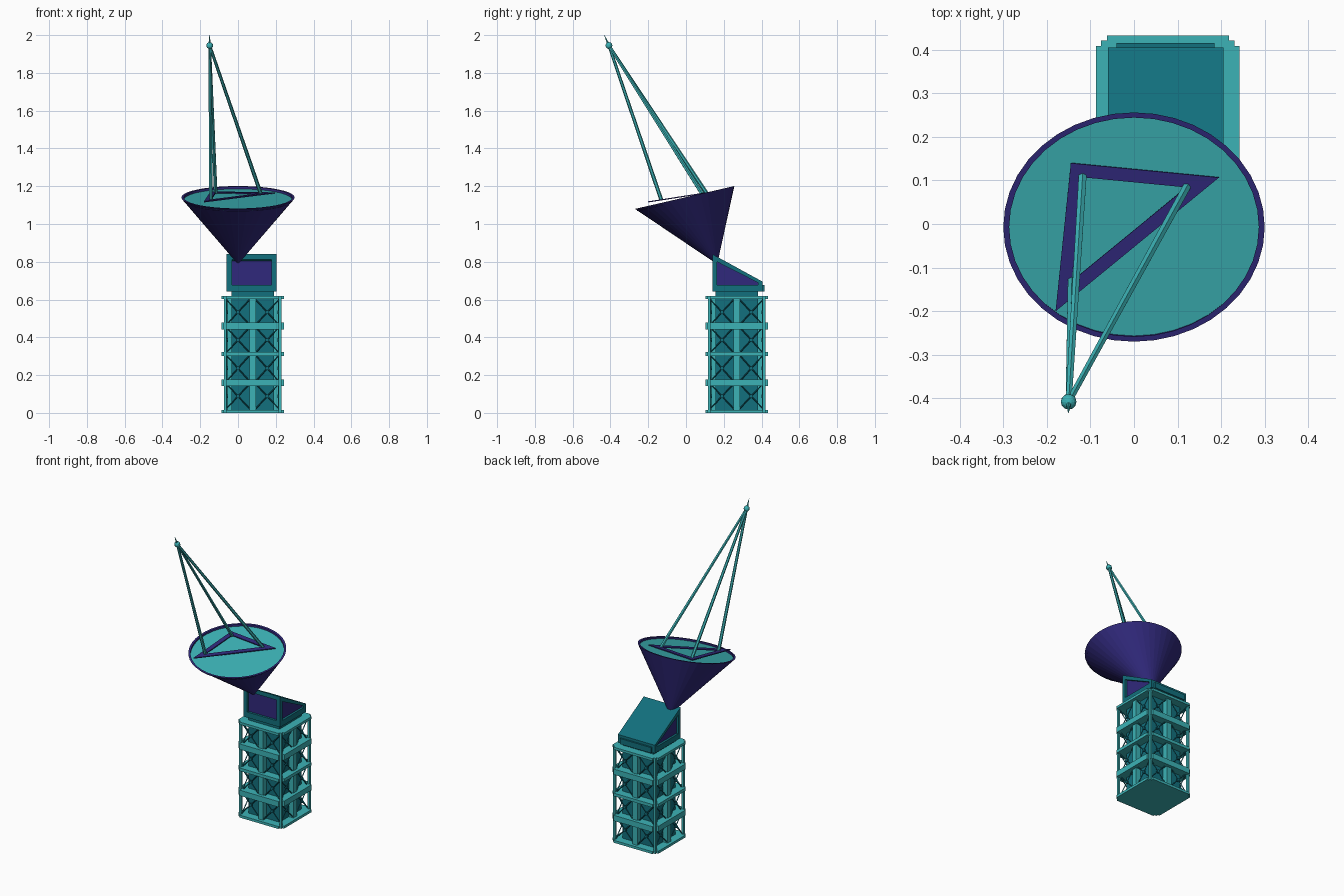
import bpy, bmesh, math
from mathutils import Vector, Matrix

if "Cube" in bpy.data.objects:
    bpy.data.objects.remove(bpy.data.objects["Cube"])


def material(name, rgb):
    m = bpy.data.materials.new(name)
    m.diffuse_color = (*rgb, 1)
    m.use_nodes = True
    m.node_tree.nodes["Principled BSDF"].inputs["Base Color"].default_value = m.diffuse_color
    return m


PURPLE = material("purple", (0.030, 0.022, 0.20))
TEAL = material("teal", (0.045, 0.45, 0.47))
DARK = material("dark_teal", (0.006, 0.16, 0.205))


def finish(bm, name, mat):
    bmesh.ops.recalc_face_normals(bm, faces=bm.faces)
    me = bpy.data.meshes.new(name)
    bm.to_mesh(me)
    bm.free()
    ob = bpy.data.objects.new(name, me)
    me.materials.append(mat)
    bpy.context.collection.objects.link(ob)
    return ob


def add_box(bm, lo, hi):
    lo, hi = Vector(lo), Vector(hi)
    m = Matrix.Translation((lo + hi) / 2) @ Matrix.Diagonal((*(hi - lo), 1))
    bmesh.ops.create_cube(bm, size=1, matrix=m)


def add_rod(bm, a, b, r1, r2=None, sides=6):
    a, b = Vector(a), Vector(b)
    d = b - a
    m = Matrix.Translation((a + b) / 2) @ d.to_track_quat('Z', 'Y').to_matrix().to_4x4()
    bmesh.ops.create_cone(bm, cap_ends=True, segments=sides, radius1=r1,
                          radius2=r1 if r2 is None else r2, depth=d.length, matrix=m)


def add_prism(bm, pts, offset):
    # extrudes a 3D outline along an offset vector
    f = bm.faces.new([bm.verts.new(p) for p in pts])
    ext = bmesh.ops.extrude_face_region(bm, geom=[f], use_keep_orig=True)
    bmesh.ops.translate(bm, vec=offset,
                        verts=[v for v in ext['geom'] if isinstance(v, bmesh.types.BMVert)])


CX, CY = 0.0775, 0.268      # tower axis
CORE, POST = 0.112, 0.145   # half widths of core and cage

# Tower core
bm = bmesh.new()
add_box(bm, (CX - CORE, CY - CORE, 0.005), (CX + CORE, CY + CORE, 0.65))
finish(bm, "tower_core", DARK)

# Stepped platforms around the tower
corner = [(.165, -.14), (.165, .14), (.153, .14), (.153, .153), (.14, .153), (.14, .165)]
outline = []
for k in range(4):
    rot = Matrix.Rotation(k * math.pi / 2, 2)
    outline += [rot @ Vector(p) for p in corner[1:]] + [rot @ Vector((-.14, .165))]
bm = bmesh.new()
for z0, z1 in ((0, .016), (.142, .178), (.302, .322), (.442, .478), (.604, .62)):
    add_prism(bm, [(CX + p.x, CY + p.y, z0) for p in outline], (0, 0, z1 - z0))
bmesh.ops.remove_doubles(bm, verts=bm.verts, dist=1e-5)
finish(bm, "tower_platforms", TEAL)

# Cage: corner posts, centre columns, cross braces and hubs on each face
cage, braces = bmesh.new(), bmesh.new()
levels = [.016, .16, .312, .46, .606]
for k in range(4):
    T = Matrix.Translation((CX, CY, 0)) @ Matrix.Rotation(k * math.pi / 2, 4, 'Z')
    part = bmesh.new()
    add_box(part, (-POST - .007, -POST - .007, 0.005), (-POST + .007, -POST + .007, .61))
    add_box(part, (-.017, -POST, .005), (.017, -CORE + .01, .61))
    for v in part.verts:
        v.co = T @ v.co
    tmp = bpy.data.meshes.new("tmp")
    part.to_mesh(tmp)
    part.free()
    cage.from_mesh(tmp)
    bpy.data.meshes.remove(tmp)
    y = -POST + .008
    for z0, z1 in zip(levels, levels[1:]):
        for x0, x1 in ((-POST, -.01), (.01, POST)):
            add_rod(braces, T @ Vector((x0, y, z0)), T @ Vector((x1, y, z1)), .0035, sides=4)
            add_rod(braces, T @ Vector((x1, y, z0)), T @ Vector((x0, y, z1)), .0035, sides=4)
            c = Vector(((x0 + x1) / 2, y, (z0 + z1) / 2))
            add_rod(braces, T @ (c + Vector((0, .006, 0))), T @ (c - Vector((0, .006, 0))), .01, sides=8)
finish(cage, "cage_posts", TEAL)
finish(braces, "cage_braces", DARK)

# Wedge housing: purple body
X0, X1, Y0, Y1 = -.06, .205, .14, .405
ZB, ZF, ZK = .642, .84, .695
bm = bmesh.new()
i = .014
add_prism(bm, [(X0 + i, Y0 + i, ZB + .01), (X0 + i, Y1 - i, ZB + .01),
               (X0 + i, Y1 - i, ZK - .005), (X0 + i, Y0 + i, ZF - .02)], (X1 - X0 - 2 * i, 0, 0))
finish(bm, "housing_panels", PURPLE)

# Wedge housing: base, posts, sloped roof
bm = bmesh.new()
add_box(bm, (X0, Y0, ZB), (X1, Y1, ZB + .036))
add_box(bm, (X0 + .02, Y1, ZB), (X1 - .02, Y1 + .01, ZB + .036))
for x in (X0, X1 - .027):
    add_box(bm, (x, Y0, ZB), (x + .027, Y0 + .024, ZF - .015))
    add_box(bm, (x, Y1 - .024, ZB), (x + .027, Y1, ZK - .003))
add_prism(bm, [(X0, Y0, ZF), (X0, Y1, ZK), (X0, Y1, ZK - .018), (X0, Y0, ZF - .028)], (X1 - X0, 0, 0))
finish(bm, "housing_frame", DARK)

# Dish: slanted cone with a thin raised rim
N = 40


def rim_ring(bm, s, drop):
    pts = []
    for k in range(N):
        a = 2 * math.pi * k / N
        y = -.007 + .263 * s * math.sin(a)
        pts.append(bm.verts.new((.30 * s * math.cos(a), y, 1.142 + .23 * y - drop)))
    return pts


def bridge(bm, a, b):
    for k in range(N):
        j = (k + 1) % N
        bm.faces.new((a[k], a[j], b[j], b[k]))


bm = bmesh.new()
outer, inner, floor = rim_ring(bm, 1, 0), rim_ring(bm, .955, 0), rim_ring(bm, .955, .014)
tip = bm.verts.new((0, .165, .787))
for k in range(N):
    bm.faces.new((outer[k], tip, outer[(k + 1) % N]))
bridge(bm, outer, inner)
bridge(bm, inner, floor)
finish(bm, "dish_cone", PURPLE)
bm = bmesh.new()
bm.faces.new(rim_ring(bm, .956, .012))
disc = finish(bm, "dish_face", TEAL)

# Triangular frame lying on the dish
bm = bmesh.new()
tri = bm.faces.new([bm.verts.new((x, y, 1.148 + .155 * y))
                    for x, y in ((-.145, .14), (-.18, -.20), (.195, .107))])
bm.normal_update()
bmesh.ops.inset_individual(bm, faces=[tri], thickness=.03, use_even_offset=True)
feet = [v.co.copy() for v in tri.verts]
bmesh.ops.delete(bm, geom=[tri], context='FACES_ONLY')
frame = finish(bm, "triangle_frame", PURPLE)
solid = frame.modifiers.new("thickness", 'SOLIDIFY')
solid.thickness = .006
solid.offset = 0

# Feed struts, ball and spike
top = Vector((-.15, -.408, 1.945))
bm = bmesh.new()
for f in feet:
    add_rod(bm, f, top, .0105, .008, sides=6)
finish(bm, "feed_struts", TEAL)
bm = bmesh.new()
axis = Vector((-.01, -.45, 1)).normalized()
bmesh.ops.create_uvsphere(bm, u_segments=12, v_segments=8, radius=.018, matrix=Matrix.Translation(top))
add_rod(bm, top, top + axis * .06, .007, .001, sides=8)
finish(bm, "feed_ball", TEAL)
